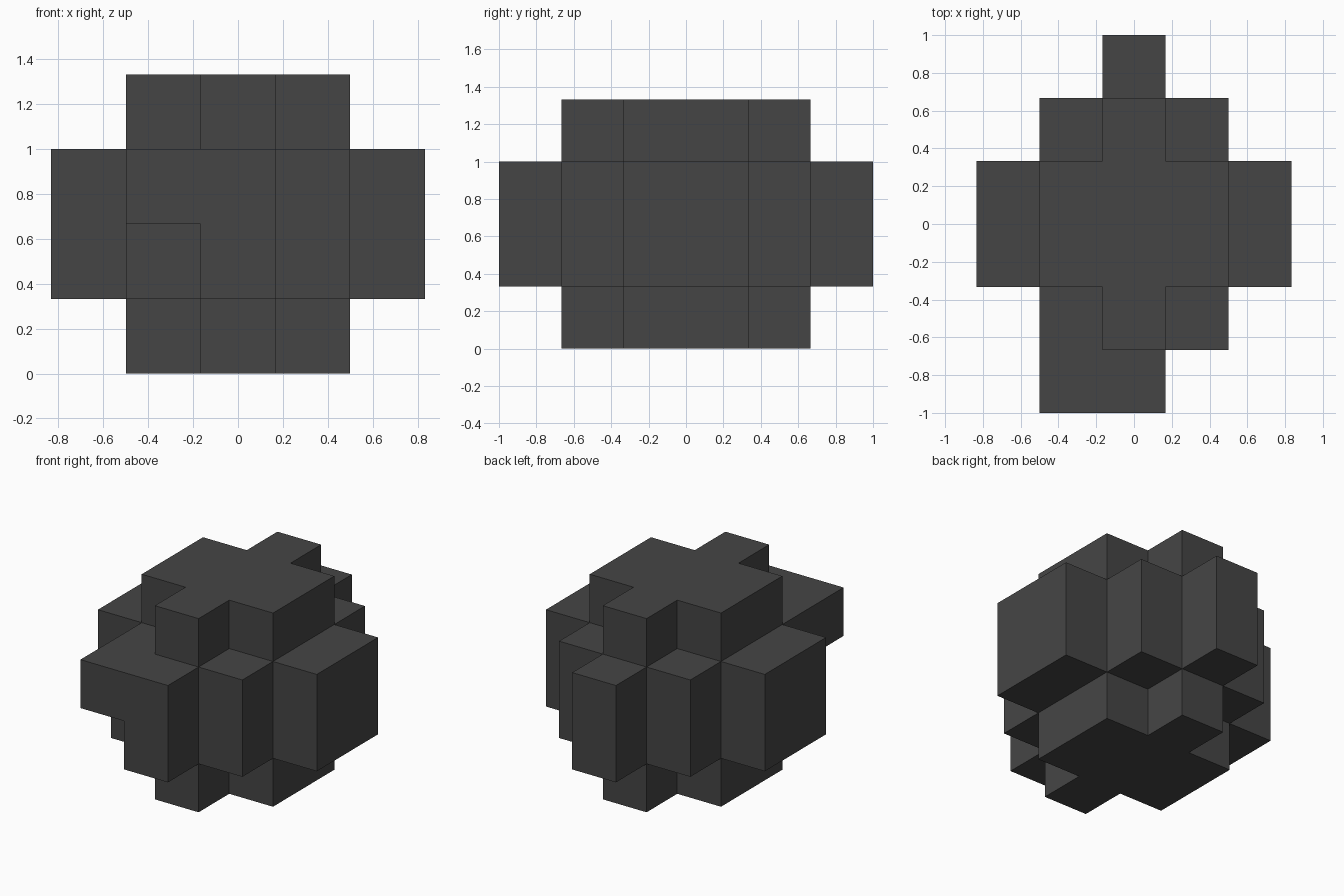
import bpy, bmesh, math
from mathutils import Vector

if "Cube" in bpy.data.objects:
    bpy.data.objects.remove(bpy.data.objects["Cube"])

U = 1 / 3  # one block


def box(x0, x1, y0, y1, z0, z1):
    """Cells covered by a box, given in block units."""
    return {(x, y, z) for x in range(x0, x1) for y in range(y0, y1) for z in range(z0, z1)}


# Core cross, full height: two overlapping bars
cells = box(1, 4, 2, 4, 0, 4) | box(2, 3, 1, 5, 0, 4)
# Wide middle band with its filled corners
cells |= box(1, 4, 1, 5, 1, 3)
# Side, back and front bumps
cells |= box(0, 5, 2, 4, 1, 3) | box(2, 3, 0, 6, 1, 3)
# Extra block on the upper front left
cells |= box(1, 2, 0, 1, 2, 3)

# Outer skin only: a face wherever a cell has no neighbour
bm = bmesh.new()
verts = {}


def vert(p):
    if p not in verts:
        verts[p] = bm.verts.new(((p[0] - 2.5) * U, (p[1] - 3) * U, p[2] * U))
    return verts[p]


for c in sorted(cells):
    for axis in range(3):
        for side in (0, 1):
            n = list(c)
            n[axis] += 2 * side - 1
            if tuple(n) in cells:
                continue
            quad = []
            for a, b in ((0, 0), (1, 0), (1, 1), (0, 1)):
                p = list(c)
                p[axis] += side
                p[(axis + 1) % 3] += a
                p[(axis + 2) % 3] += b
                quad.append(vert(tuple(p)))
            bm.faces.new(quad if side else quad[::-1])

# Merge the flat areas into large faces
bmesh.ops.dissolve_limit(bm, angle_limit=math.radians(1), verts=bm.verts[:], edges=bm.edges[:])

mesh = bpy.data.meshes.new("block_cluster")
bm.to_mesh(mesh)
bm.free()

mat = bpy.data.materials.new("dark grey")
mat.diffuse_color = (0.06, 0.06, 0.06, 1)
mat.use_nodes = True
mat.node_tree.nodes["Principled BSDF"].inputs["Base Color"].default_value = mat.diffuse_color
mesh.materials.append(mat)
bpy.context.collection.objects.link(bpy.data.objects.new("block_cluster", mesh))
